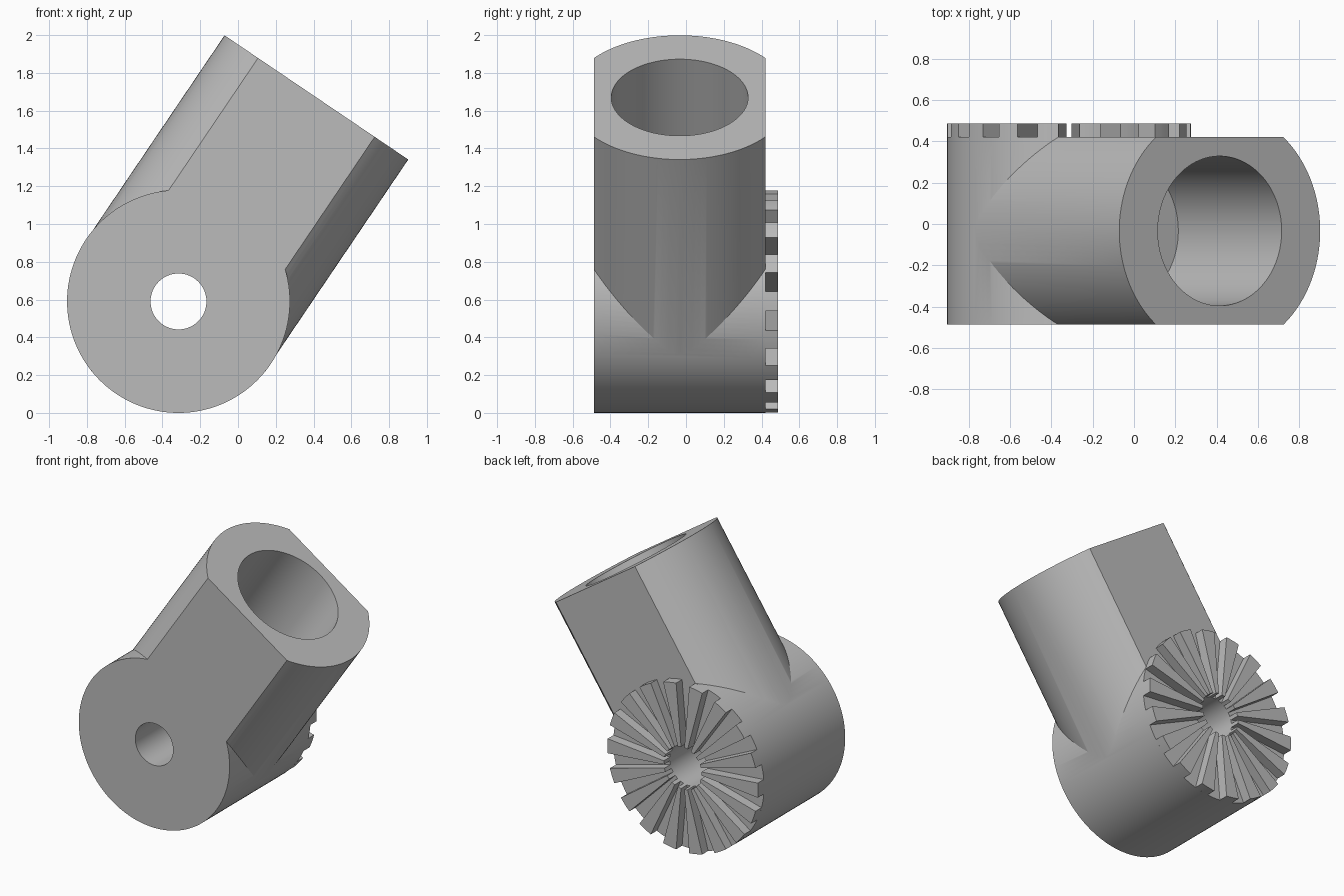
import bpy
import bmesh
import math
from mathutils import Vector

cube = bpy.data.objects.get("Cube")
if cube:
    bpy.data.objects.remove(cube, do_unlink=True)

FRONT, BACK, TIP = -0.487, 0.42, 0.487      # y of front face, back face, tooth tips
MID = (FRONT + BACK) / 2
HUB = Vector((-0.315, MID, 0.59))           # pivot centre
END = Vector((0.415, MID, 1.67))            # centre of the socket mouth
R, HOLE, BORE = 0.59, 0.148, 0.362
AXIS = (END - HUB).normalized()
TILT = math.atan2(AXIS.x, AXIS.z)

grey = bpy.data.materials.new("plain_grey")
grey.use_nodes = True
colour = (0.5, 0.5, 0.5, 1)
grey.diffuse_color = colour
grey.node_tree.nodes["Principled BSDF"].inputs["Base Color"].default_value = colour


def cylinder(name, radius, start, end, rotation, sides=128):
    bpy.ops.mesh.primitive_cylinder_add(vertices=sides, radius=radius, depth=(end - start).length,
                                        location=(start + end) / 2, rotation=rotation)
    ob = bpy.context.object
    ob.name = name
    ob.data.materials.append(grey)
    return ob


def combine(target, tool, operation):
    mod = target.modifiers.new(operation, 'BOOLEAN')
    mod.operation, mod.object, mod.solver = operation, tool, 'EXACT'
    bpy.context.view_layer.objects.active = target
    bpy.ops.object.modifier_apply(modifier=mod.name)
    bpy.data.objects.remove(tool, do_unlink=True)


def smooth(ob):
    bpy.ops.object.select_all(action='DESELECT')
    ob.select_set(True)
    bpy.context.view_layer.objects.active = ob
    bpy.ops.object.shade_smooth_by_angle(angle=math.radians(20))


# Pivot barrel joined to the tilted tube
side = Vector((0, 0.8, 0))
across = (math.pi / 2, 0, 0)
along = (0, TILT, 0)
body = cylinder("clamp_body", R, HUB - side, HUB + side, across)
combine(body, cylinder("tube", R - 0.003, HUB, END, along), 'UNION')

# Trim both sides flat
bpy.ops.mesh.primitive_cube_add(size=1, location=(0, MID, 1))
slab = bpy.context.object
slab.scale = (4, BACK - FRONT, 4)
combine(body, slab, 'INTERSECT')

# Blind socket and pivot hole
combine(body, cylinder("socket", BORE, HUB + AXIS * 0.41, END + AXIS * 0.2, along), 'DIFFERENCE')
combine(body, cylinder("pivot_hole", HOLE, HUB - side, HUB + side, across, 64), 'DIFFERENCE')
smooth(body)

# Ring of radial locking teeth, a gap at the top
TEETH, STEPS = 18, 3
pitch = math.tau / TEETH
bm = bmesh.new()
for i in range(TEETH):
    middle = math.pi / 2 + (i + 0.5) * pitch
    angles = [middle + pitch / 2 * (k / STEPS - 0.5) for k in range(STEPS + 1)]
    outline = [(R, a) for a in angles] + [(HOLE, a) for a in reversed(angles)]
    face = bm.faces.new([bm.verts.new((HUB.x + r * math.cos(a), BACK, HUB.z + r * math.sin(a)))
                         for r, a in outline])
    new = bmesh.ops.extrude_face_region(bm, geom=[face])["geom"]
    bmesh.ops.translate(bm, vec=(0, TIP - BACK, 0),
                        verts=[v for v in new if isinstance(v, bmesh.types.BMVert)])
bmesh.ops.recalc_face_normals(bm, faces=bm.faces)
mesh = bpy.data.meshes.new("locking_teeth")
bm.to_mesh(mesh)
bm.free()
mesh.materials.append(grey)
teeth = bpy.data.objects.new("locking_teeth", mesh)
bpy.context.collection.objects.link(teeth)
smooth(teeth)
